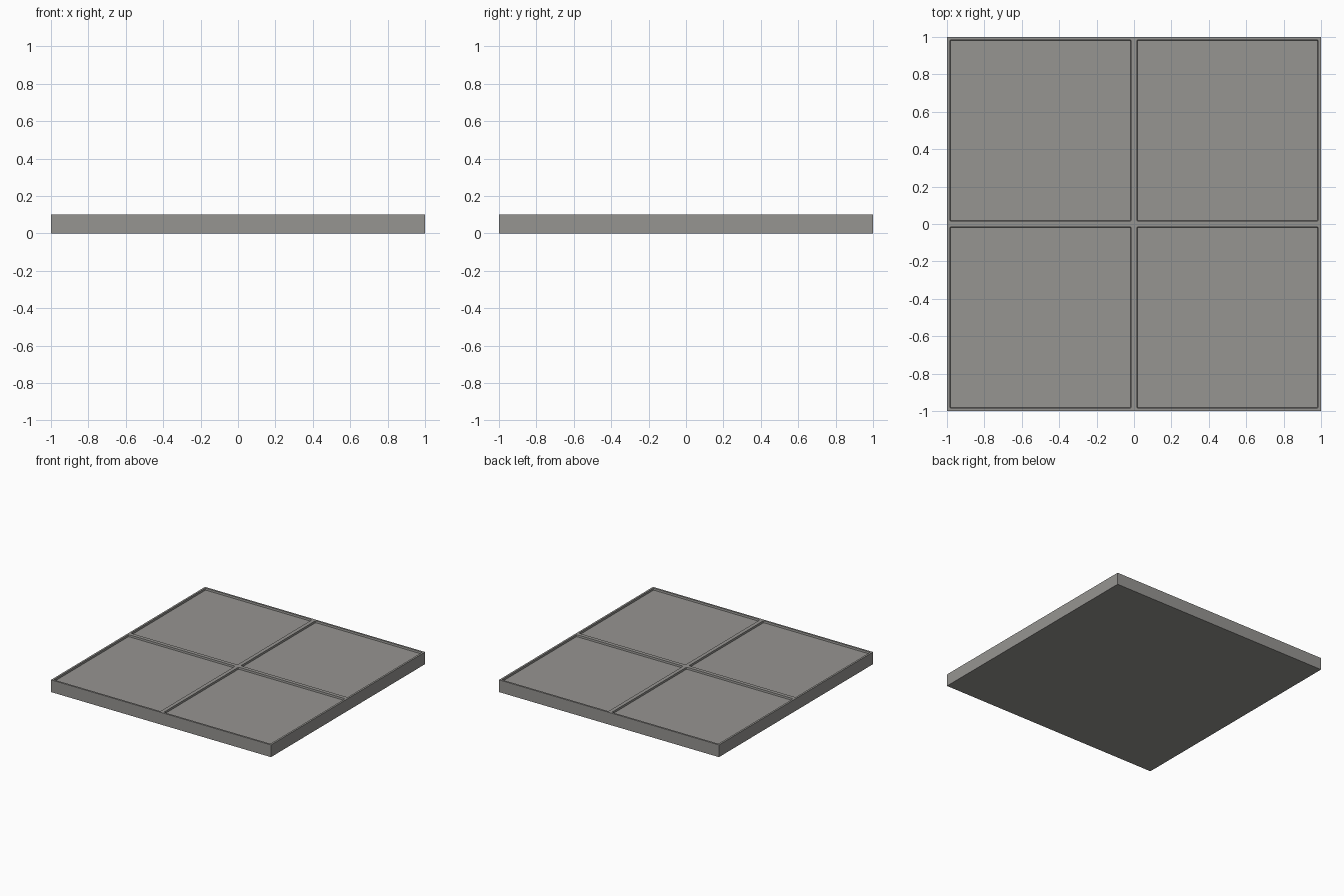
import bpy, bmesh

if "Cube" in bpy.data.objects:
    bpy.data.objects.remove(bpy.data.objects["Cube"])

H, DEPTH, RIM, CORNER = 0.1, 0.015, 0.022, 0.006

# Square slab, split into quarters
bm = bmesh.new()
bmesh.ops.create_cube(bm, size=1)
bmesh.ops.translate(bm, verts=bm.verts, vec=(0, 0, 0.5))
bmesh.ops.scale(bm, verts=bm.verts, vec=(2, 2, H))
for axis in ((1, 0, 0), (0, 1, 0)):
    bmesh.ops.bisect_plane(bm, geom=bm.verts[:] + bm.edges[:] + bm.faces[:],
                           plane_co=(0, 0, 0), plane_no=axis)
bm.normal_update()

# Shallow recessed panel in each quarter, leaving a rim and a cross of bars
panels = [f for f in bm.faces if f.normal.z > 0.9]
bmesh.ops.inset_individual(bm, faces=panels, thickness=RIM)
bmesh.ops.inset_individual(bm, faces=panels, thickness=0.003)
for f in panels:
    for v in f.verts:
        v.co.z -= DEPTH

# Softened recess corners
corners = [e for e in bm.edges
           if 0.001 < abs(e.verts[0].co.z - e.verts[1].co.z) < H / 2]
bmesh.ops.bevel(bm, geom=corners, offset=CORNER, segments=2, profile=0.5,
                affect='EDGES')

me = bpy.data.meshes.new("floor_slab")
bm.to_mesh(me)
bm.free()
slab = bpy.data.objects.new("floor_slab", me)
bpy.context.collection.objects.link(slab)

# Dark warm grey
mat = bpy.data.materials.new("dark_stone")
mat.diffuse_color = (0.305, 0.298, 0.285, 1)
mat.use_nodes = True
mat.node_tree.nodes["Principled BSDF"].inputs["Base Color"].default_value = mat.diffuse_color
me.materials.append(mat)
